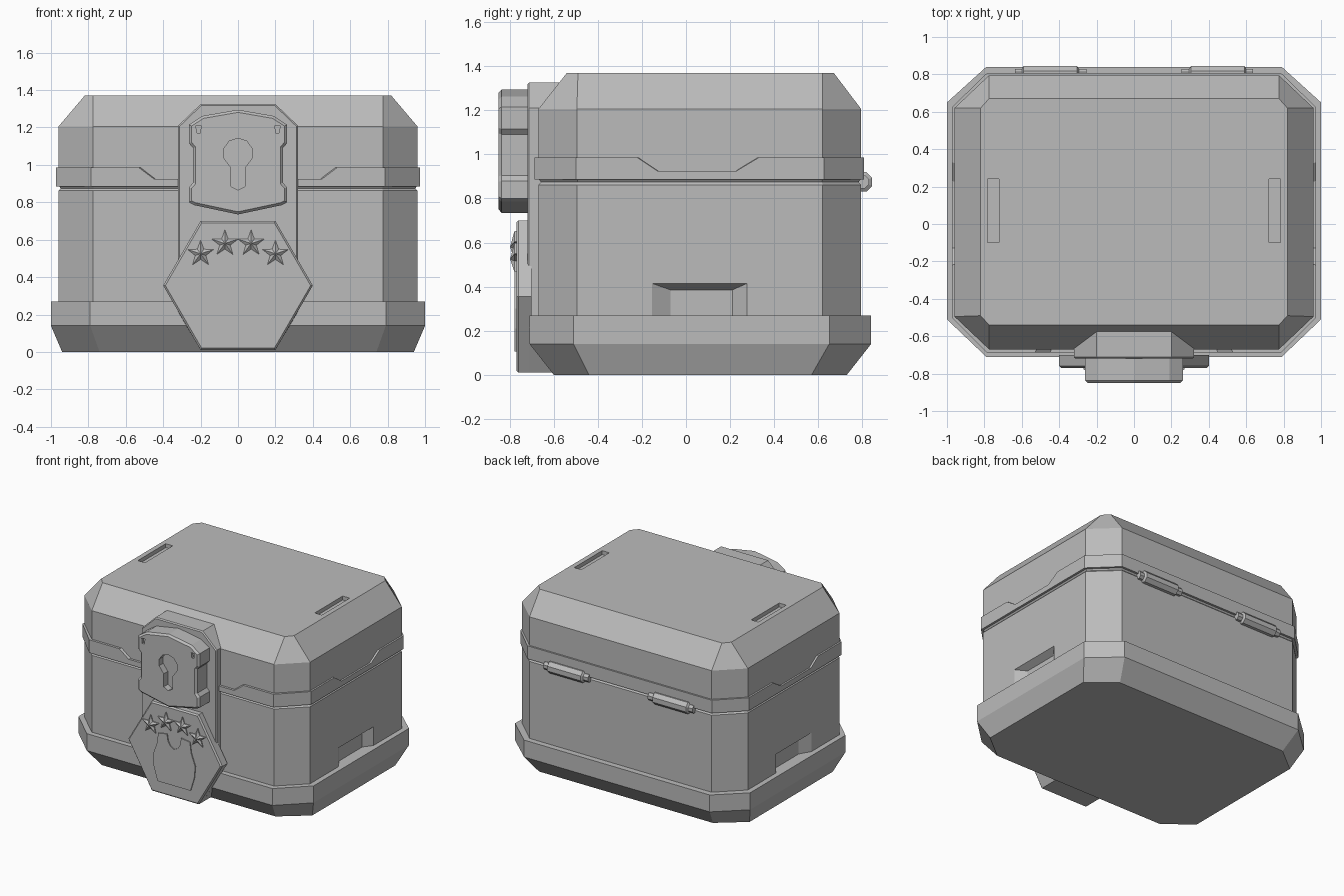
import bpy, bmesh
from math import sin, cos, pi

if "Cube" in bpy.data.objects:
    bpy.data.objects.remove(bpy.data.objects["Cube"], do_unlink=True)

GREY = (0.5, 0.5, 0.5, 1)
mat = bpy.data.materials.new("plain grey")
mat.use_nodes = True
mat.diffuse_color = GREY
mat.node_tree.nodes["Principled BSDF"].inputs["Base Color"].default_value = GREY


def finish(name, bm):
    bmesh.ops.recalc_face_normals(bm, faces=bm.faces)
    me = bpy.data.meshes.new(name)
    bm.to_mesh(me)
    bm.free()
    me.materials.append(mat)
    ob = bpy.data.objects.new(name, me)
    bpy.context.collection.objects.link(ob)
    return ob


def loft(name, rings):
    """Closed solid through rings with equal point counts."""
    bm = bmesh.new()
    vs = [[bm.verts.new(p) for p in r] for r in rings]
    n = len(vs[0])
    for a, b in zip(vs, vs[1:]):
        for i in range(n):
            j = (i + 1) % n
            bm.faces.new((a[i], a[j], b[j], b[i]))
    bm.faces.new(vs[0][::-1])
    bm.faces.new(vs[-1])
    return finish(name, bm)


def octagon(x, cx, y0, c0, c1, y1, z):
    """Rectangle with cut corners: x half width, cx half width of the front edge."""
    return [(cx, y0, z), (x, c0, z), (x, c1, z), (cx, y1, z),
            (-cx, y1, z), (-x, c1, z), (-x, c0, z), (-cx, y0, z)]


def mirror(half):
    """Complete a right-hand outline, running top to bottom, about x = 0."""
    return half + [(-x, z) for x, z in reversed(half) if x > 0]


def plate(name, outline, front, back, bevel=0.0):
    """Outline in x and z extruded along y, with a bevelled front rim."""
    bm = bmesh.new()
    f = bm.faces.new([bm.verts.new((x, back, z)) for x, z in outline])
    ext = bmesh.ops.extrude_face_region(bm, geom=[f])["geom"]
    for v in ext:
        if isinstance(v, bmesh.types.BMVert):
            v.co.y = front
    bmesh.ops.recalc_face_normals(bm, faces=bm.faces)
    if bevel:
        rim = [e for e in bm.edges if all(abs(v.co.y - front) < 1e-5 for v in e.verts)]
        bmesh.ops.bevel(bm, geom=rim, offset=bevel, segments=1, affect='EDGES')
    return finish(name, bm)


def box(name, x0, x1, y0, y1, z0, z1):
    return plate(name, [(x0, z0), (x1, z0), (x1, z1), (x0, z1)], y0, y1)


def cut(target, cutter):
    m = target.modifiers.new("cut", 'BOOLEAN')
    m.operation, m.object, m.solver = 'DIFFERENCE', cutter, 'EXACT'
    bpy.context.view_layer.objects.active = target
    bpy.ops.object.modifier_apply(modifier=m.name)
    bpy.data.objects.remove(cutter, do_unlink=True)


# Flared foot of the chest
loft("base", [octagon(0.94, 0.74, -0.60, -0.44, 0.57, 0.73, 0),
              octagon(1.0, 0.79, -0.71, -0.51, 0.65, 0.84, 0.14),
              octagon(1.0, 0.79, -0.71, -0.51, 0.65, 0.84, 0.27)])

# Body with a slightly bevelled upper rim
WALL = (0.96, 0.775, -0.67, -0.495, 0.62, 0.795)
RIM = (0.945, 0.77, -0.655, -0.49, 0.615, 0.78)
body = loft("body", [octagon(*WALL, 0.2), octagon(*WALL, 0.862), octagon(*RIM, 0.877)])

# Hand holds in the sides
for s in (-1, 1):
    def hold(x, y0, y1, top):
        return [(s * x, y0, 0.26), (s * x, y1, 0.26), (s * x, y1, top), (s * x, y0, top)]
    cut(body, loft("hold_cutter", [hold(0.96 + 0.01, -0.17, 0.29, 0.42),
                                   hold(0.91, -0.07, 0.21, 0.385)]))

# Lid with a sloped crown
lid = loft("lid", [octagon(*RIM, 0.87), octagon(*WALL, 0.89), octagon(*WALL, 1.205),
                   octagon(0.82, 0.775, -0.54, -0.49, 0.62, 0.67, 1.37)])
for s in (-1, 1):
    cut(lid, box("slot_cutter", s * 0.753 - 0.03, s * 0.753 + 0.03, -0.1, 0.24, 1.34, 1.4))

# Lid band, stepped down at the front and sides
HI, LO, BOTTOM = 0.985, 0.925, 0.885
half = [(0.45, -0.688, LO), (0.53, -0.688, HI), (0.785, -0.688, HI), (0.973, -0.5, HI),
        (0.973, -0.22, HI), (0.973, -0.13, LO), (0.973, 0.23, LO), (0.973, 0.33, HI),
        (0.973, 0.625, HI), (0.785, 0.808, HI)]
path = half + [(-x, y, z) for x, y, z in reversed(half)]
bm = bmesh.new()
columns = []
for x, y, z in path:
    ix, iy = x * 0.96, 0.06 + (y - 0.06) * 0.95
    columns.append([bm.verts.new(p) for p in
                    ((ix, iy, BOTTOM), (x, y, BOTTOM), (x, y, z), (ix, iy, z))])
for a, b in zip(columns, columns[1:] + columns[:1]):
    for i in range(4):
        j = (i + 1) % 4
        bm.faces.new((a[i], a[j], b[j], b[i]))
finish("lid_band", bm)

# Back hinges
for side, s in (("left", 1), ("right", -1)):
    def ring(x, r):
        return [(s * x, 0.80 + r * cos(a), 0.875 + r * sin(a))
                for a in ((k + 0.5) * pi / 4 for k in range(8))]
    loft(side + "_hinge", [ring(0.255, 0.032), ring(0.295, 0.032), ring(0.305, 0.048),
                           ring(0.59, 0.048), ring(0.60, 0.032), ring(0.635, 0.032)])

# Clasp strap on the front
plate("clasp_strap", mirror([(0.2, 1.325), (0.32, 1.21), (0.32, 0.215), (0.2, 0.01)]),
      -0.72, -0.56, 0.008)

# Lock with keyhole and rivet holes
lock = plate("lock", mirror([(0, 1.295), (0.19, 1.262), (0.262, 1.215), (0.262, 1.115),
                             (0.24, 1.09), (0.24, 0.905), (0.262, 0.88), (0.262, 0.80),
                             (0.235, 0.785), (0, 0.735)]), -0.85, -0.70, 0.014)
arc = [(0.08 * sin(k * pi / 5), 1.062 + 0.08 * cos(k * pi / 5)) for k in range(5)]
cut(lock, plate("keyhole_cutter", mirror(arc + [(0.037, 0.985), (0.037, 0.885), (0, 0.865)]),
                -0.9, -0.80))
for s in (-1, 1):
    x = s * 0.211
    cut(lock, plate("rivet_cutter", [(x - 0.014, 1.21), (x + 0.014, 1.21), (x + 0.009, 1.17),
                                     (x - 0.009, 1.17)], -0.9, -0.83))

# Hexagonal badge with a raised emblem
plate("badge", mirror([(0.2, 0.70), (0.4, 0.355), (0.2, 0.01)]), -0.77, -0.70, 0.01)
plate("badge_emblem", mirror([(0, 0.385), (0.03, 0.4), (0.052, 0.435), (0.06, 0.488),
                              (0.135, 0.475), (0.145, 0.395), (0.18, 0.3), (0.172, 0.21),
                              (0.14, 0.105)]), -0.778, -0.765)

# Faceted stars
for n, (cx, cz) in enumerate([(-0.2, 0.525), (-0.07, 0.58), (0.07, 0.58), (0.2, 0.525)]):
    bm = bmesh.new()
    tip = bm.verts.new((cx, -0.798, cz))
    edge = []
    for k in range(10):
        r = 0.03 if k % 2 else 0.073
        edge.append([bm.verts.new((cx + r * sin(k * pi / 5), y, cz + r * cos(k * pi / 5)))
                     for y in (-0.778, -0.765)])
    for a, b in zip(edge, edge[1:] + edge[:1]):
        bm.faces.new((tip, a[0], b[0]))
        bm.faces.new((a[0], a[1], b[1], b[0]))
    bm.faces.new([e[1] for e in edge])
    finish(f"star_{n + 1}", bm)
